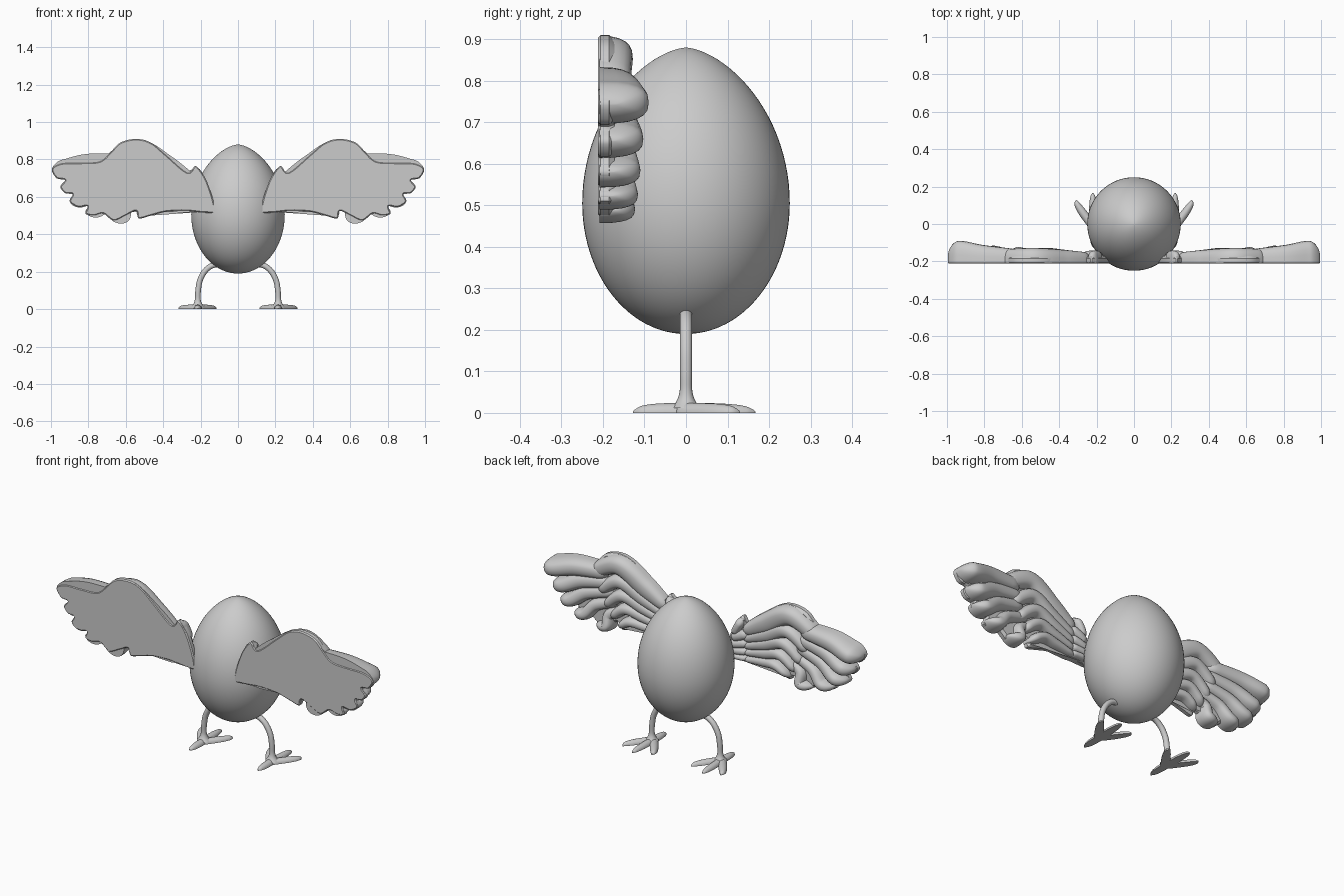
import bpy, bmesh, math
from mathutils import Vector

cube = bpy.data.objects.get("Cube")
if cube:
    bpy.data.objects.remove(cube)

grey = bpy.data.materials.new("plain_grey")
grey.use_nodes = True
GREY = (0.6, 0.6, 0.6, 1)
grey.diffuse_color = GREY
grey.node_tree.nodes["Principled BSDF"].inputs["Base Color"].default_value = GREY


def finish(name, bm, angle=50, mirror=True):
    bmesh.ops.recalc_face_normals(bm, faces=bm.faces)
    mesh = bpy.data.meshes.new(name)
    bm.to_mesh(mesh)
    bm.free()
    mesh.materials.append(grey)
    ob = bpy.data.objects.new(name, mesh)
    bpy.context.collection.objects.link(ob)
    bpy.ops.object.select_all(action='DESELECT')
    ob.select_set(True)
    bpy.context.view_layer.objects.active = ob
    bpy.ops.object.shade_smooth_by_angle(angle=math.radians(angle))
    if mirror:
        ob.modifiers.new("Mirror", 'MIRROR').use_mirror_merge = False
    return ob


def spline(pts, steps, closed=False):
    """Smooth path through tuples of any length."""
    n = len(pts)
    pick = (lambda i: pts[i % n]) if closed else (lambda i: pts[max(0, min(n - 1, i))])
    out = []
    for i in range(n if closed else n - 1):
        a, b, c, d = (pick(i + k) for k in (-1, 0, 1, 2))
        for s in range(steps):
            t = s / steps
            out.append([q + t * (r - p) / 2 + t * t * (p - 2.5 * q + 2 * r - d_ / 2)
                        + t ** 3 * (1.5 * (q - r) + (d_ - p) / 2)
                        for p, q, r, d_ in zip(a, b, c, d)])
    return out if closed else out + [list(pts[-1])]


def skin(bm, rings):
    rows = [[bm.verts.new(p) for p in ring] for ring in rings]
    for r, s in zip(rows, rows[1:]):
        for i in range(len(r)):
            j = (i + 1) % len(r)
            bm.faces.new((r[i], r[j], s[j], s[i]))
    bm.faces.new(rows[0])
    bm.faces.new(rows[-1])


def lobe(bm, pts, place, cap, full=0.75, arc=12):
    """Flat-backed rounded strip; pts hold u, v, half width, height."""
    path = spline(pts, 12)
    at = [Vector(p[:2]) for p in path]
    run = [0]
    for a, b in zip(at, at[1:]):
        run.append(run[-1] + (b - a).length)
    rings = []
    for i, p in enumerate(path):
        t = (at[min(i + 1, len(at) - 1)] - at[max(i - 1, 0)]).normalized()
        side = Vector((-t.y, t.x))
        d = min(run[i], run[-1] - run[i])
        k = max(0.06, math.sqrt(1 - max(0, 1 - d / cap) ** 2))
        ring = []
        for s in range(arc + 1):
            c, h = math.cos(math.pi * s / arc), math.sin(math.pi * s / arc)
            q = at[i] + side * (p[2] * k * math.copysign(abs(c) ** full, c))
            ring.append(place(q.x, q.y, p[3] * (0.35 + 0.65 * k) * max(h, 0) ** full))
        rings.append(ring)
    skin(bm, rings)


def on_wing(u, v, h):
    return (u, -0.208 + h, v)


def on_ground(u, v, h):
    return (u, v, h)


# Egg body, turned from a profile
bm = bmesh.new()
rings = []
for i in range(49):
    a = math.pi * (i / 48 - 0.5)
    t = math.sin(a)
    r = 0.25 * (max(1 - t * t, 0) ** (0.5 if t < 0 else 0.62))
    z = 0.505 + t * (0.315 if t < 0 else 0.375)
    r = max(r, 0.0005)
    rings.append([(r * math.cos(k * math.pi / 32), r * math.sin(k * math.pi / 32), z)
                  for k in range(64)])
skin(bm, rings)
finish("egg_body", bm, mirror=False)

# Wing plate with a feathered outline
outline = [(.123, .53), (.165, .68), (.225, .765), (.27, .73), (.385, .825), (.465, .89),
           (.545, .91), (.63, .89), (.685, .835), (.74, .79), (.84, .783), (.94, .78),
           (.995, .75), (.97, .70), (.925, .69), (.95, .655), (.925, .62), (.885, .615),
           (.90, .575), (.855, .545), (.805, .55), (.815, .51), (.77, .50), (.72, .51),
           (.665, .473), (.60, .50), (.545, .525), (.53, .485), (.465, .50), (.385, .52),
           (.28, .525), (.17, .515)]
bm = bmesh.new()
rings = []
for inset, y in ((.006, -.212), (0, -.206), (0, -.185), (.012, -.172)):
    path = [Vector(p) for p in spline(outline, 5, closed=True)]
    ring = []
    for i, p in enumerate(path):
        t = (path[(i + 1) % len(path)] - path[i - 1]).normalized()
        ring.append((p.x + t.y * inset, y, p.y - t.x * inset))
    rings.append(ring)
skin(bm, rings)
finish("wing_plate", bm, 40)

# Long outer feathers, fanning from the wrist
bm = bmesh.new()
for x0, z0, x1, z1, w, h in ((.60, .79, .995, .743, .052, .118), (.58, .74, .945, .655, .045, .105),
                             (.57, .69, .90, .58, .040, .098), (.54, .64, .815, .522, .035, .092),
                             (.52, .60, .68, .487, .032, .085)):
    mx, mz = (x0 + x1) / 2, (z0 + z1) / 2 + .012
    lobe(bm, [(x0, z0, w * .8, h * .6), (mx, mz, w, h * .8),
              (x1 - .07, z1 + .006, w, h), (x1, z1, w * .8, h * .9)], on_wing, .06)
finish("outer_feathers", bm)

# Arched inner feathers, sweeping over the arm
bm = bmesh.new()
for mid, top, end, w in (((.38, .765), (.54, .852), (.70, .775), .056),
                         ((.39, .705), (.53, .765), (.66, .675), .042),
                         ((.38, .65), (.51, .69), (.625, .60), .038),
                         ((.38, .60), (.49, .62), (.585, .545), .034),
                         ((.37, .55), (.46, .555), (.54, .505), .030)):
    z0 = .53 + (mid[1] - .55) * .70
    lobe(bm, [(.235, z0, w * .55, .055), (*mid, w, .07),
              (*top, w, .08), (*end, w * .75, .072)], on_wing, .05)
finish("inner_feathers", bm)

# Short feathers where the wing meets the body
bm = bmesh.new()
for x0, z0, x1, z1, w in ((.18, .65, .235, .755, .026), (.165, .63, .28, .685, .030),
                          (.15, .59, .28, .63, .027), (.14, .56, .28, .58, .025),
                          (.13, .535, .28, .54, .020)):
    lobe(bm, [(x0, z0, w, .06), ((x0 + x1) / 2, (z0 + z1) / 2, w, .066),
              (x1, z1, w, .06)], on_wing, .035)
finish("shoulder_feathers", bm)

# Bent legs, flaring into the ankle; points hold x, z, radius
bm = bmesh.new()
rings = []
path = spline([(.09, .236, .015), (.135, .234, .015), (.175, .205, .015), (.203, .155, .015),
               (.213, .10, .015), (.215, .055, .015), (.215, .03, .022), (.215, .012, .036)], 6)
for i, (x, z, r) in enumerate(path):
    a, b = path[max(i - 1, 0)], path[min(i + 1, len(path) - 1)]
    t = Vector((b[0] - a[0], b[1] - a[1])).normalized()
    rings.append([(x - t.y * r * math.cos(k * math.pi / 8), r * math.sin(k * math.pi / 8),
                   z + t.x * r * math.cos(k * math.pi / 8)) for k in range(16)])
skin(bm, rings)
finish("leg", bm)

# Feet: three toes one way and one the other
bm = bmesh.new()
for tx, ty in ((.125, .13), (.22, .167), (.308, .13), (.215, -.128)):
    ox, oy = .215, 0
    bend = (tx - ox) * .12
    lobe(bm, [(ox, oy - math.copysign(.02, ty), .022, .024),
              (ox + (tx - ox) * .5 + bend, ty * .45, .022, .023),
              (ox + (tx - ox) * .82 + bend, ty * .8, .016, .018),
              (tx, ty, .006, .008)], on_ground, .02, full=1)
finish("foot_toes", bm)
